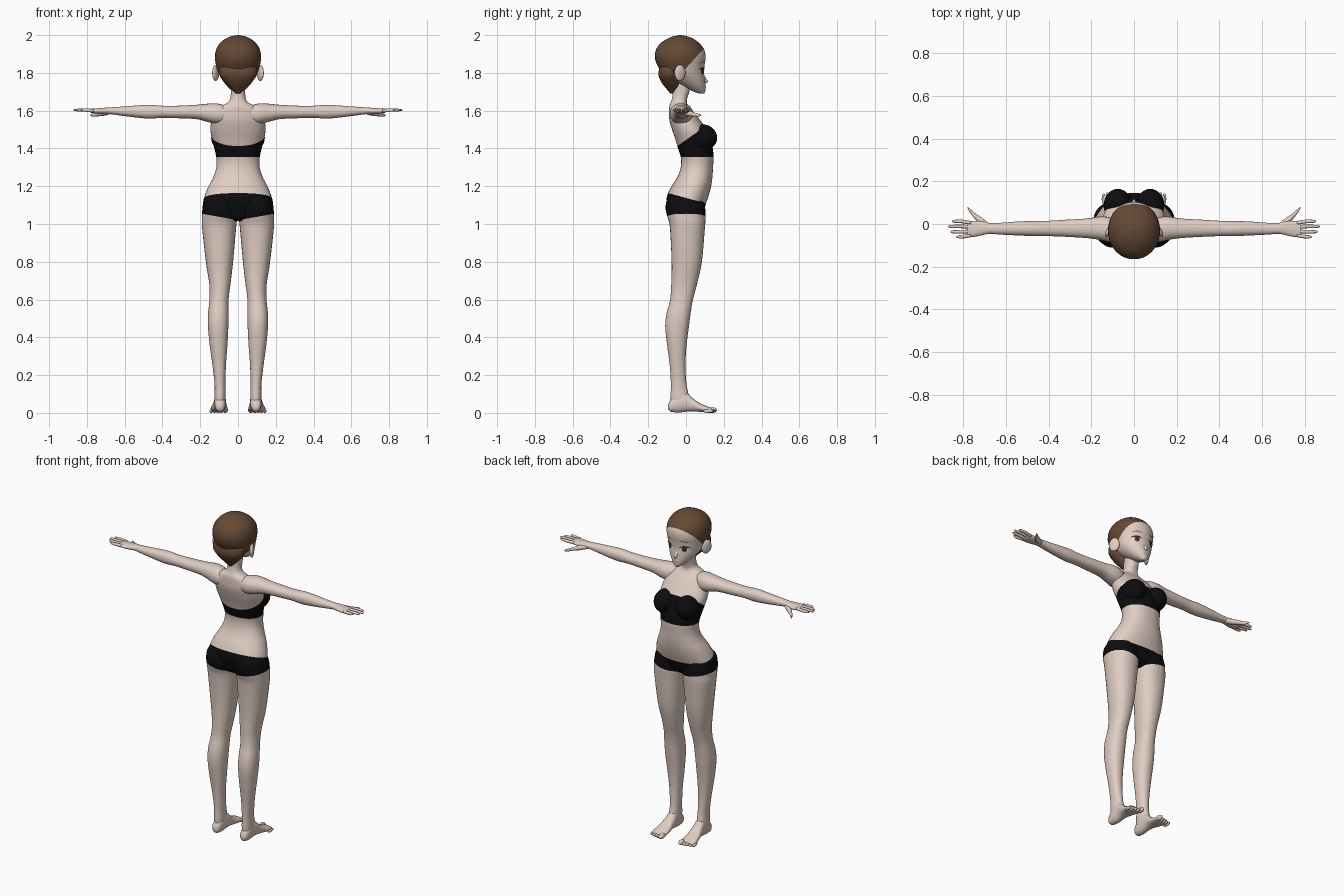
import bpy, bmesh, math
from mathutils import Vector, Matrix
from mathutils.bvhtree import BVHTree


def material(name, rgb):
    m = bpy.data.materials.new(name)
    m.diffuse_color = (*rgb, 1)
    return m


SKIN = material("skin", (0.74, 0.61, 0.54))
HAIR = material("brown hair", (0.13, 0.067, 0.035))
BLACK = material("black cloth", (0.004, 0.004, 0.005))
WHITE = material("eye white", (0.8, 0.76, 0.74))
IRIS = material("brown iris", (0.12, 0.04, 0.02))
DARK = material("dark lash", (0.025, 0.012, 0.009))
LIP = material("lip", (0.5, 0.27, 0.23))


def finish(name, bm, mats, rule=None, mirror=False):
    """Turn a bmesh into a smooth object, coloured by a rule on face centres."""
    bmesh.ops.recalc_face_normals(bm, faces=bm.faces)
    for f in bm.faces:
        f.smooth = True
        if rule:
            f.material_index = rule(f.calc_center_median())
    me = bpy.data.meshes.new(name)
    bm.to_mesh(me)
    bm.free()
    for m in mats:
        me.materials.append(m)
    ob = bpy.data.objects.new(name, me)
    bpy.context.collection.objects.link(ob)
    if mirror:
        ob.modifiers.new("mirror", 'MIRROR').use_mirror_merge = False
    return ob


def loft(rings, axis='z', n=32, power=2.2, steps=4):
    """Rings (pos, a0, a1, b0, b1) along an axis, smoothed with a spline."""
    pts = [rings[0]] + list(rings) + [rings[-1]]
    fine = []
    for i in range(1, len(pts) - 2):
        for k in range(steps):
            t = k / steps
            fine.append([0.5 * (2 * b + (c - a) * t + (2 * a - 5 * b + 4 * c - d) * t * t
                                + (3 * b - a - 3 * c + d) * t ** 3)
                         for a, b, c, d in zip(*pts[i - 1:i + 3])])
    fine.append(list(rings[-1]))
    bm = bmesh.new()
    loops = []
    for p, a0, a1, b0, b1 in fine:
        loop = []
        for i in range(n):
            c, s = math.cos(math.tau * i / n), math.sin(math.tau * i / n)
            a = (a0 + a1) / 2 + (a1 - a0) / 2 * math.copysign(abs(c) ** (2 / power), c)
            b = (b0 + b1) / 2 + (b1 - b0) / 2 * math.copysign(abs(s) ** (2 / power), s)
            loop.append(bm.verts.new({'z': (a, b, p), 'x': (p, a, b), 'y': (a, p, b)}[axis]))
        loops.append(loop)
    for lo, hi in zip(loops, loops[1:]):
        for i in range(n):
            bm.faces.new((lo[i], lo[(i + 1) % n], hi[(i + 1) % n], hi[i]))
    bm.faces.new(loops[0])
    bm.faces.new(loops[-1])
    return bm


def cut(bm, z, slope):
    """Cut clean edges along a plane at height z with the given normal."""
    bmesh.ops.bisect_plane(bm, geom=bm.verts[:] + bm.edges[:] + bm.faces[:],
                           plane_co=(0, 0, z), plane_no=Vector(slope).normalized())


def ball(name, loc, size, mat, turn=0, mirror=True):
    bm = bmesh.new()
    m = Matrix.Translation(loc) @ Matrix.Rotation(turn, 4, 'Z') @ Matrix.Diagonal((*size, 1))
    bmesh.ops.create_uvsphere(bm, u_segments=24, v_segments=14, radius=1, matrix=m)
    return finish(name, bm, [mat], mirror=mirror)


def sym(rows):
    return [(z, -w, w, y0, y1) for z, w, y0, y1 in rows]


# Torso and neck, with the bandeau and the upper shorts
bm = loft(sym([(1.015, .05, -.05, .05), (1.035, .13, -.078, .08), (1.07, .183, -.09, .095),
               (1.11, .185, -.1, .106), (1.15, .176, -.1, .12), (1.2, .156, -.076, .133),
               (1.25, .13, -.045, .14), (1.3, .115, -.028, .143), (1.35, .115, -.027, .146),
               (1.4, .125, -.042, .142), (1.45, .138, -.057, .13), (1.5, .146, -.074, .11),
               (1.55, .14, -.088, .075), (1.595, .125, -.09, .04), (1.625, .088, -.088, .012),
               (1.645, .052, -.08, .004), (1.67, .04, -.073, .008), (1.71, .038, -.07, .02),
               (1.76, .038, -.07, .02)]), n=48)
cut(bm, 1.445, (0, -.7, 1))
cut(bm, 1.355, (0, 0, 1))
cut(bm, 1.138, (0, .27, 1))
finish("torso", bm, [SKIN, BLACK],
       lambda c: int(1.355 < c.z < 1.445 + .7 * c.y or c.z < 1.138 - .27 * c.y))
ball("bandeau_cup", (.076, .088, 1.457), (.066, .077, .07), BLACK)

# Legs, with the shorts hem
bm = loft([(1.16, .05, .13, -.07, .05), (1.13, .015, .174, -.1, .085), (1.08, .002, .188, -.108, .102),
           (1.03, .004, .191, -.096, .103), (.98, .01, .19, -.085, .1), (.8, .026, .17, -.076, .084),
           (.68, .04, .152, -.078, .058), (.6, .05, .151, -.084, .037), (.53, .05, .158, -.102, .025),
           (.46, .051, .159, -.11, .016), (.36, .056, .15, -.1, .003), (.25, .064, .135, -.086, -.003),
           (.15, .067, .124, -.08, .003), (.09, .066, .124, -.082, .015), (.04, .068, .122, -.08, .02)])
cut(bm, 1.02, (-.18, 0, 1))
finish("leg", bm, [SKIN, BLACK], lambda c: int(c.z > 1.02 + .18 * c.x), True)

# Feet and toes
finish("foot", loft([(-.094, .085, .108, .018, .045), (-.08, .071, .12, .006, .07),
                     (-.04, .065, .125, .002, .1), (0, .064, .126, .006, .11),
                     (.03, .062, .131, .008, .083), (.07, .057, .14, .006, .053),
                     (.11, .055, .146, .002, .036), (.135, .06, .142, .004, .026)],
                    'y', 24), [SKIN], mirror=True)
for i in range(5):
    r = .015 if i == 0 else .0095
    ball("toe", (.07 + .018 * i - (.002 if i == 0 else 0), .138 - .005 * i, r),
         (r, .027, r), SKIN)

# Arms
finish("arm", loft([(.06, -.08, .005, 1.54, 1.625), (.11, -.085, .03, 1.53, 1.638),
                    (.16, -.075, .035, 1.54, 1.637), (.22, -.066, .026, 1.555, 1.631),
                    (.32, -.06, .02, 1.56, 1.626), (.4, -.057, .015, 1.562, 1.626),
                    (.47, -.057, .014, 1.558, 1.631), (.54, -.054, .012, 1.564, 1.627),
                    (.62, -.05, .006, 1.574, 1.621), (.68, -.046, .004, 1.582, 1.617),
                    (.71, -.052, .012, 1.582, 1.615), (.75, -.06, .014, 1.584, 1.612),
                    (.782, -.06, .012, 1.59, 1.61)], 'x', 24), [SKIN], mirror=True)

# Fingers and thumb
for y, tip in ((-.053, .835), (-.034, .862), (-.014, .872), (.005, .855)):
    k = (y + .024) * .25
    finish("finger", loft([(.765, y - .009, y + .009, 1.591, 1.61),
                           (.81, y + k - .0085, y + k + .0085, 1.594, 1.611),
                           (tip - .012, y + k - .007, y + k + .007, 1.597, 1.61),
                           (tip, y + k - .002, y + k + .002, 1.602, 1.606)], 'x', 10),
           [SKIN], mirror=True)
finish("thumb", loft([(.68, -.03, .004, 1.58, 1.605), (.715, -.01, .03, 1.572, 1.602),
                      (.745, .022, .05, 1.57, 1.592), (.768, .051, .071, 1.568, 1.585),
                      (.781, .074, .081, 1.572, 1.58)], 'x', 12), [SKIN], mirror=True)

# Head: face below the sloping hairline, hair above it
bm = loft(sym([(1.69, .012, .07, .096), (1.705, .032, .03, .102), (1.735, .062, -.03, .103),
               (1.77, .088, -.09, .1), (1.8, .104, -.125, .096), (1.84, .116, -.152, .098),
               (1.88, .122, -.165, .104), (1.92, .117, -.16, .098), (1.955, .098, -.137, .073),
               (1.98, .068, -.1, .04), (1.994, .036, -.065, .006), (2.0, .004, -.034, -.026)]),
          n=48, power=2.05)
cut(bm, 1.825, (0, -1.1, 1))
face = BVHTree.FromBMesh(bm)
finish("head", bm, [SKIN, HAIR], lambda c: int(c.z > 1.825 + 1.1 * c.y))
finish("nape_hair", loft(sym([(1.692, .012, -.084, -.064), (1.715, .036, -.103, -.04),
                              (1.75, .072, -.13, -.03), (1.79, .1, -.146, -.03),
                              (1.83, .1, -.14, -.03)])), [HAIR])
ball("ear", (.118, -.032, 1.8), (.013, .032, .043), SKIN, turn=math.radians(28))
finish("nose", loft([(.085, -.016, .016, 1.745, 1.8), (.102, -.01, .01, 1.746, 1.778),
                     (.112, -.005, .005, 1.749, 1.763), (.117, -.002, .002, 1.753, 1.757)],
                    'y', 12), [SKIN])


def plate(name, x, z, w, h, mat, lift, bend=0, mirror=True):
    """Thin oval patch laid on the face; bend arches it."""
    bm = bmesh.new()
    bmesh.ops.create_circle(bm, cap_ends=True, cap_tris=True, segments=28, radius=1)
    bmesh.ops.subdivide_edges(bm, edges=bm.edges, cuts=2, use_grid_fill=True)
    for v in bm.verts:
        px, pz = x + v.co.x * w, z + v.co.y * h - bend * v.co.x ** 2
        hit = face.ray_cast(Vector((px, 1, pz)), Vector((0, -1, 0)))[0]
        v.co = (px, hit.y + lift, pz)
    finish(name, bm, [mat], mirror=mirror)


# Eyes, brows and mouth
plate("eye_white", .05, 1.808, .025, .015, WHITE, .002)
plate("iris", .049, 1.808, .014, .0155, IRIS, .0032)
plate("pupil", .049, 1.808, .006, .008, DARK, .0044)
plate("upper_lash", .051, 1.825, .029, .0045, DARK, .005, .009)
plate("brow", .05, 1.857, .027, .0025, HAIR, .002, .006)
plate("mouth", 0, 1.722, .015, .0022, LIP, .002, -.002, False)
